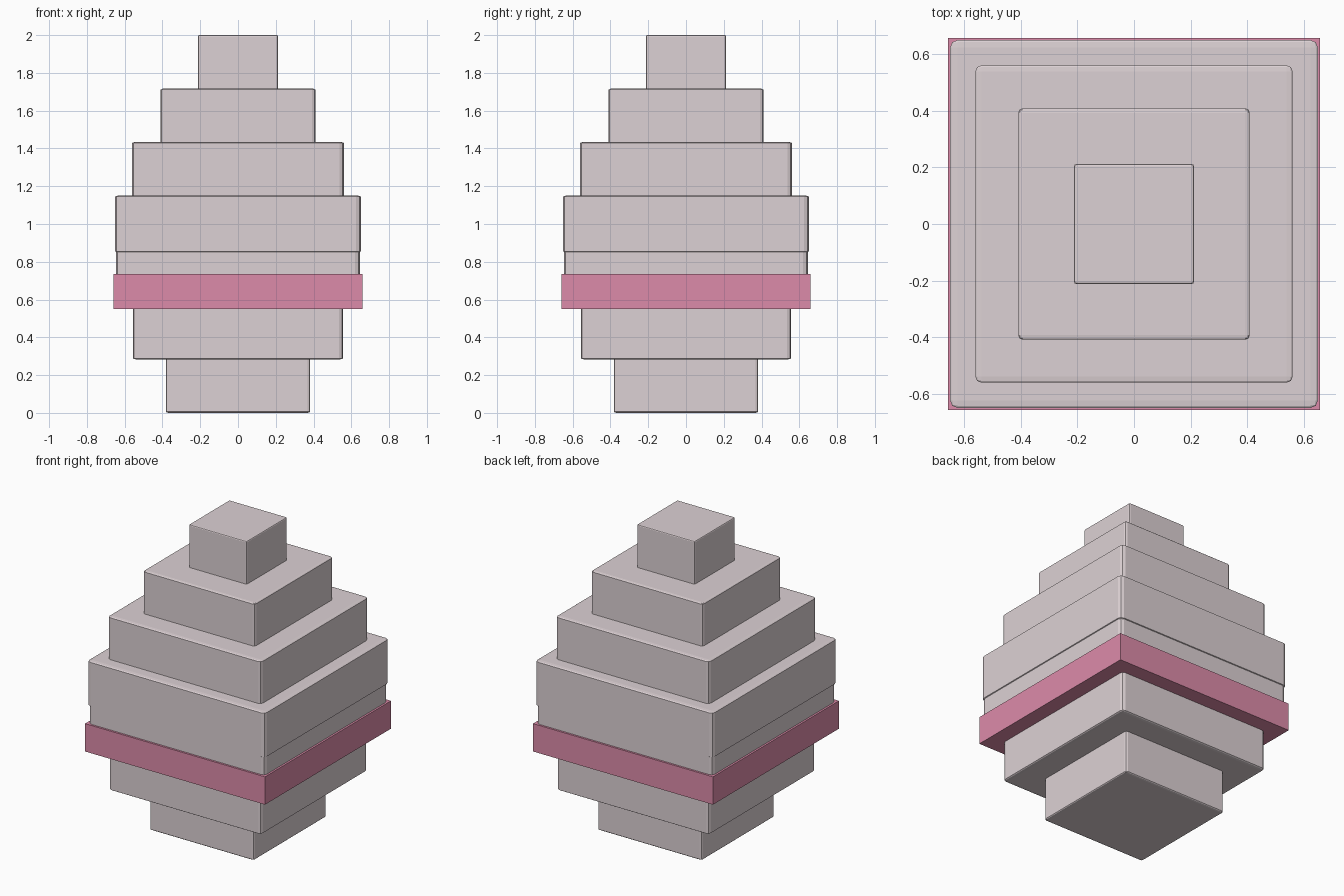
import bpy
import bmesh

if "Cube" in bpy.data.objects:
    bpy.data.objects.remove(bpy.data.objects["Cube"])

PITCH, HEIGHT = 0.283, 0.302   # layer spacing and (slightly overlapping) layer height
BEVEL = 0.02                   # bevel on the unit cube, so it scales with each layer


def block(name, half, z0, height, bevel=0.0, material=None):
    bm = bmesh.new()
    bmesh.ops.create_cube(bm, size=1.0)
    if bevel:
        bmesh.ops.bevel(bm, geom=bm.edges[:], offset=bevel, segments=2,
                        profile=0.5, affect='EDGES')
    bmesh.ops.scale(bm, vec=(2 * half, 2 * half, height), verts=bm.verts[:])
    bmesh.ops.translate(bm, vec=(0, 0, z0 + height / 2), verts=bm.verts[:])
    bmesh.ops.recalc_face_normals(bm, faces=bm.faces[:])
    mesh = bpy.data.meshes.new(name)
    bm.to_mesh(mesh)
    bm.free()
    obj = bpy.data.objects.new(name, mesh)
    bpy.context.collection.objects.link(obj)
    if material:
        mesh.materials.append(material)
    return obj


# Colours
shell = bpy.data.materials.new("shell_pale")
shell.diffuse_color = (0.72, 0.64, 0.66, 1)
shell.use_nodes = True
shell.node_tree.nodes["Principled BSDF"].inputs["Base Color"].default_value = shell.diffuse_color
pink = bpy.data.materials.new("band_pink")
pink.diffuse_color = (0.72, 0.26, 0.40, 1)
pink.use_nodes = True
pink.node_tree.nodes["Principled BSDF"].inputs["Base Color"].default_value = pink.diffuse_color

# Stepped egg layers, bottom to top
for i, half in enumerate((0.382, 0.557, 0.645, 0.65, 0.561, 0.409, 0.212)):
    block(f"egg_layer_{i + 1}", half, i * PITCH, HEIGHT, BEVEL, shell)

# Decorative band
block("band", 0.658, 0.55, 0.184, 0.0, pink)
